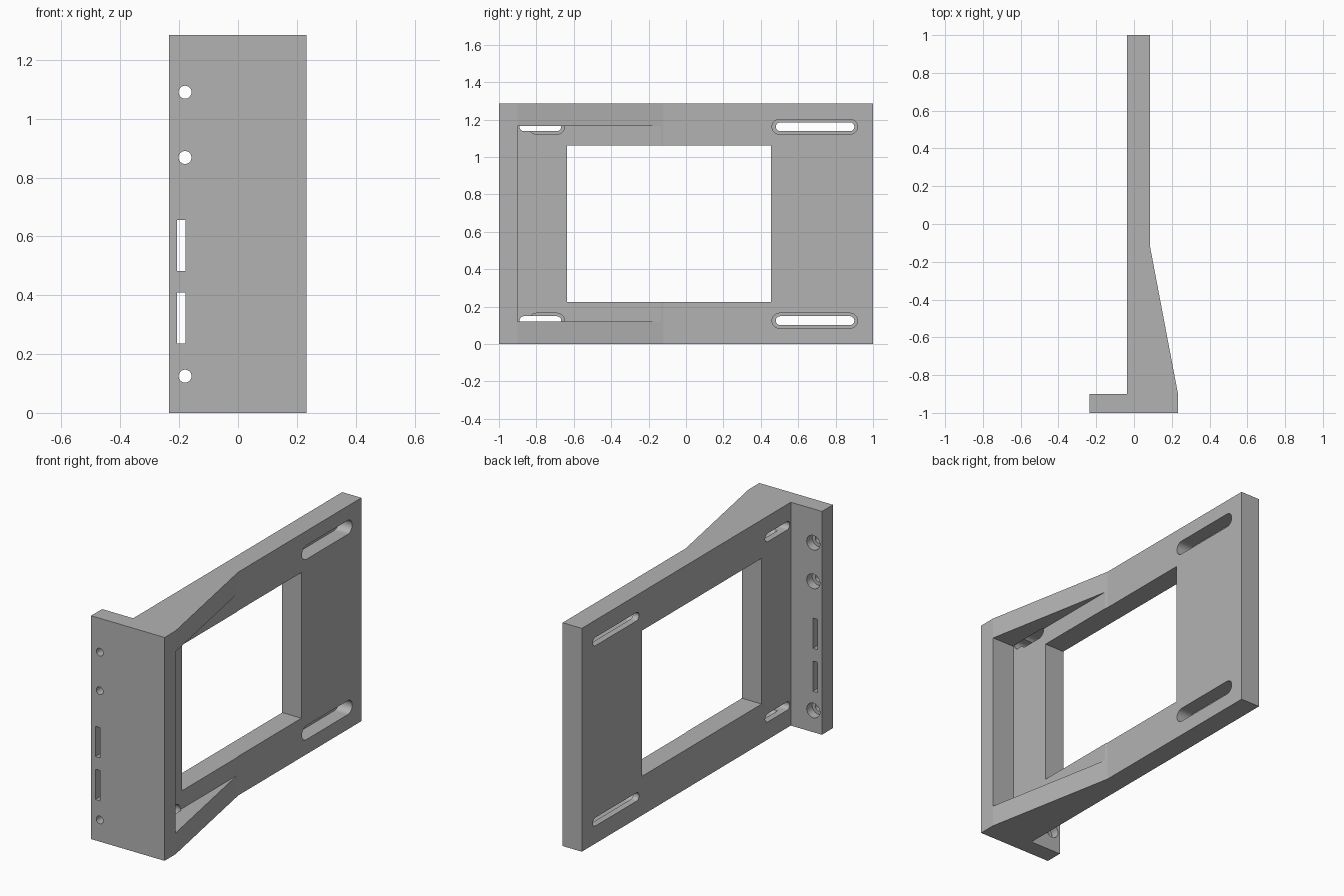
import bpy
import bmesh
from math import pi, cos, sin, radians
from mathutils import Vector

cube = bpy.data.objects.get("Cube")
if cube:
    bpy.data.objects.remove(cube)

grey = bpy.data.materials.new("bracket grey")
grey.use_nodes = True
colour = (0.45, 0.45, 0.45, 1)
grey.diffuse_color = colour
grey.node_tree.nodes["Principled BSDF"].inputs["Base Color"].default_value = colour

HEIGHT = 1.285


def prism(name, outline, direction):
    """Solid made by sweeping a closed 3D outline along a direction."""
    mesh = bpy.data.meshes.new(name)
    bm = bmesh.new()
    face = bm.faces.new([bm.verts.new(p) for p in outline])
    swept = bmesh.ops.extrude_face_region(bm, geom=[face], use_keep_orig=True)
    moved = [v for v in swept["geom"] if isinstance(v, bmesh.types.BMVert)]
    bmesh.ops.translate(bm, verts=moved, vec=Vector(direction))
    bmesh.ops.recalc_face_normals(bm, faces=bm.faces)
    bm.to_mesh(mesh)
    bm.free()
    obj = bpy.data.objects.new(name, mesh)
    bpy.context.collection.objects.link(obj)
    return obj


def capsule(a, b, c, r, steps=16):
    """Rounded slot outline from a to b around height c; a circle if they touch."""
    points = []
    for centre, start in ((b - r, -pi / 2), (a + r, pi / 2)):
        for i in range(steps + 1):
            t = start + pi * i / steps
            p = (centre + r * cos(t), c + r * sin(t))
            if all(abs(p[0] - q[0]) + abs(p[1] - q[1]) > 1e-5 for q in points):
                points.append(p)
    return points


def box_outline(a, b, c, d):
    return [(a, c), (b, c), (b, d), (a, d)]


# Main body: plate, mounting flange and tapered gusset in one profile
profile = [(-.235, -1), (.233, -1), (.233, -.9), (.085, -.12),
           (.085, 1), (-.037, 1), (-.037, -.9), (-.235, -.9)]
bracket = prism("bracket", [(x, y, 0) for x, y in profile], (0, 0, HEIGHT))
bracket.data.materials.append(grey)


def cut(outline, axis, start, end):
    """Remove a (horizontal, z) outline swept along x or y."""
    if axis == "x":
        points = [(start, h, z) for h, z in outline]
        direction = (end - start, 0, 0)
    else:
        points = [(h, start, z) for h, z in outline]
        direction = (0, end - start, 0)
    cutter = prism("cutter", points, direction)
    cutter.hide_render = True
    mod = bracket.modifiers.new("cut", "BOOLEAN")
    mod.operation = "DIFFERENCE"
    mod.solver = "EXACT"
    mod.object = cutter
    cutters.append(cutter)


cutters = []

# Pocket between the two gusset ribs, and the large window
cut(box_outline(-.9, -.05, .122, 1.165), "x", .088, .4)
cut(box_outline(-.635, .455, .225, 1.063), "x", -.2, .4)

# Stepped slots at the four corners of the plate
for z in (.125, 1.162):
    cut(capsule(.48, .9, z, .024), "x", -.1, .2)
    cut(capsule(.46, .917, z, .04), "x", 0, .2)
    cut(capsule(-.89, -.667, z, .024), "x", -.1, .095)
    cut(capsule(-.84, -.65, z, .04), "x", 0, .096)

# Counterbored screw holes in the flange
for z in (.125, .868, 1.09):
    for r, start in ((.022, -1.1), (.042, -.95)):
        cut(capsule(-.18 - r, -.18 + r, z, r), "y", start, -.8)

# Rectangular strap slots in the flange
for low in (.235, .482):
    cut(box_outline(-.207, -.178, low, low + .174), "y", -1.1, -.8)

# Apply the cuts and discard the cutters
depsgraph = bpy.context.evaluated_depsgraph_get()
finished = bpy.data.meshes.new_from_object(bracket.evaluated_get(depsgraph))
bracket.modifiers.clear()
bracket.data = finished
for cutter in cutters:
    bpy.data.objects.remove(cutter)
finished.materials.clear()
finished.materials.append(grey)
for face in finished.polygons:
    face.material_index = 0

bpy.ops.object.select_all(action="DESELECT")
bracket.select_set(True)
bpy.context.view_layer.objects.active = bracket
bpy.ops.object.shade_smooth_by_angle(angle=radians(25))
for face in finished.polygons:
    if face.area > .02:
        face.use_smooth = False
